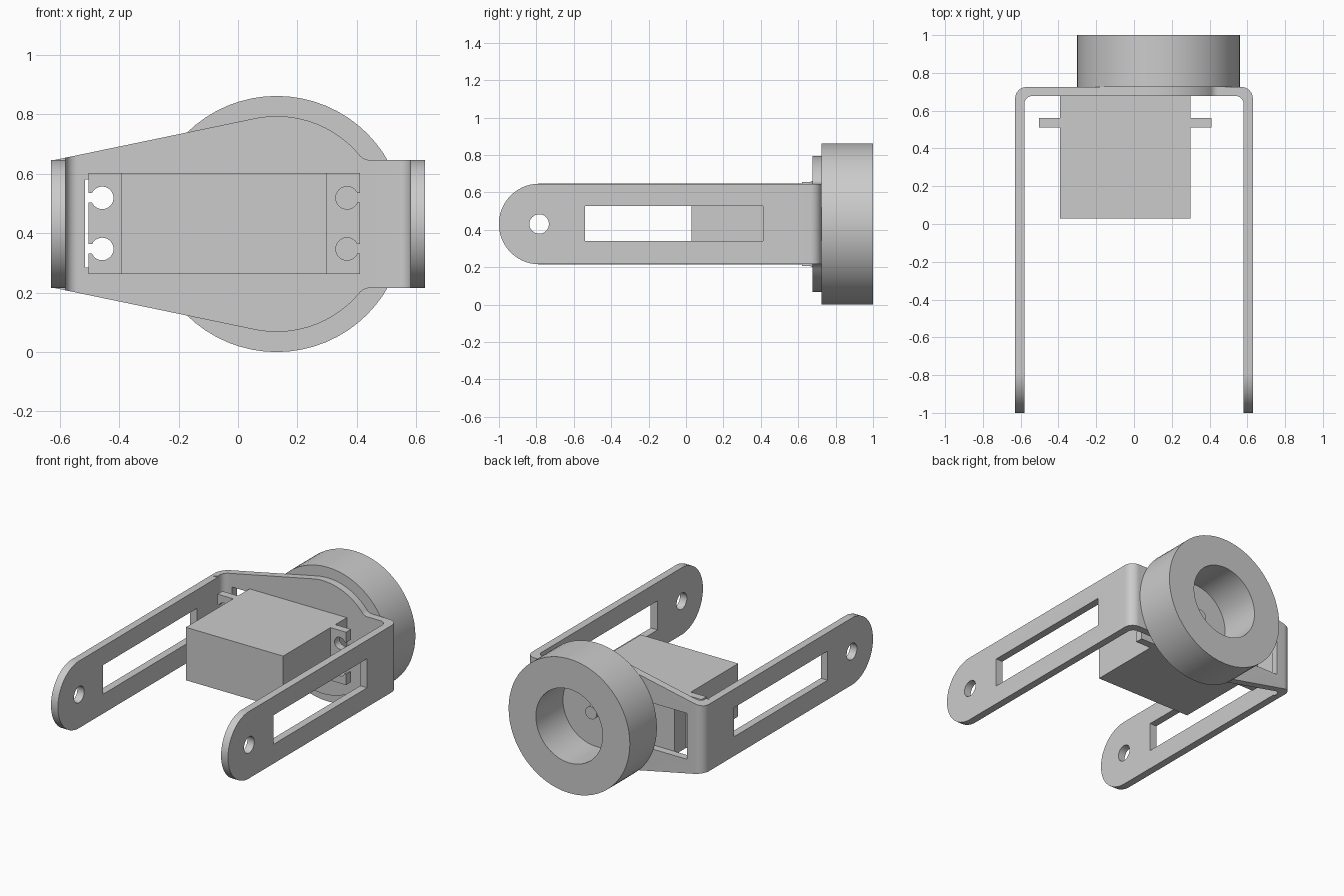
import bpy, bmesh
from math import cos, sin, radians, degrees, acos, atan2, hypot

cube = bpy.data.objects.get("Cube")
if cube:
    bpy.data.objects.remove(cube)

grey = bpy.data.materials.new("plain grey")
grey.use_nodes = True
grey.diffuse_color = (0.6, 0.6, 0.6, 1)
grey.node_tree.nodes["Principled BSDF"].inputs["Base Color"].default_value = (0.6, 0.6, 0.6, 1)

MID = 0.431          # height of the centre line
AXLE_X = 0.13        # wheel axis
PLATE_FRONT, PLATE_BACK = 0.677, 0.725


def arc(cx, cy, r, a0, a1, n=16):
    angles = [radians(a0 + (a1 - a0) * i / n) for i in range(n + 1)]
    return [(cx + r * cos(a), cy + r * sin(a)) for a in angles]


def circle(cx, cy, r, n=48):
    return arc(cx, cy, r, 0, 360, n)[:-1]


def rect(a0, a1, b0, b1):
    return [(a0, b0), (a1, b0), (a1, b1), (a0, b1)]


def prism(name, outline, axis, lo, hi):
    """Extrude a flat outline along the given axis."""
    place = {"X": lambda a, b, t: (t, a, b),
             "Y": lambda a, b, t: (a, t, b),
             "Z": lambda a, b, t: (a, b, t)}[axis]
    bm = bmesh.new()
    low = bm.faces.new([bm.verts.new(place(a, b, lo)) for a, b in outline])
    moved = bmesh.ops.extrude_face_region(bm, geom=[low])["geom"]
    bmesh.ops.translate(bm, vec=place(0, 0, hi - lo),
                        verts=[v for v in moved if isinstance(v, bmesh.types.BMVert)])
    bmesh.ops.recalc_face_normals(bm, faces=bm.faces)
    mesh = bpy.data.meshes.new(name)
    bm.to_mesh(mesh)
    bm.free()
    mesh.materials.append(grey)
    obj = bpy.data.objects.new(name, mesh)
    bpy.context.collection.objects.link(obj)
    return obj


def select(obj):
    bpy.ops.object.select_all(action="DESELECT")
    obj.select_set(True)
    bpy.context.view_layer.objects.active = obj


def combine(obj, tool, operation="DIFFERENCE"):
    mod = obj.modifiers.new("shape", "BOOLEAN")
    mod.operation, mod.object, mod.solver = operation, tool, "EXACT"
    select(obj)
    bpy.ops.object.modifier_apply(modifier=mod.name)
    bpy.data.objects.remove(tool)


def finish(obj):
    select(obj)
    bpy.ops.object.shade_smooth_by_angle(angle=radians(30))


# Bracket: bent strip seen from above
half_outer = [(0.629, -1.1)] + arc(0.569, PLATE_BACK - 0.06, 0.06, 0, 90, 10)
half_inner = [(0.58, -1.1)] + arc(0.54, PLATE_FRONT - 0.04, 0.04, 0, 90, 10)
flip = lambda pts: [(-a, b) for a, b in reversed(pts)]
strip = half_outer + flip(half_outer) + list(reversed(flip(half_inner))) + list(reversed(half_inner))
bracket = prism("bracket", strip, "Z", -0.2, 1.1)

# Bracket: back plate outline, upper half mirrored about the centre line
HALF, DISC, FILLET, START = 0.215, 0.363, 0.05, -0.62
tangent = degrees(atan2(HALF, START - AXLE_X) - acos(DISC / hypot(HALF, START - AXLE_X)))
rise = HALF + FILLET
run = (((DISC + FILLET) ** 2) - rise ** 2) ** 0.5
meet = degrees(atan2(rise, run))
upper = [(-0.8, HALF), (START, HALF)]
upper += arc(AXLE_X, 0, DISC, tangent, meet, 24)
upper += arc(AXLE_X + run, rise, FILLET, 180 + meet, 270, 8)[1:] + [(0.8, HALF)]
outline = upper + [(a, -b) for a, b in reversed(upper)]
outline = [(a, b + MID) for a, b in outline]
combine(bracket, prism("plate_cutter", outline, "Y", -1.3, 1.3), "INTERSECT")

# Bracket: rounded arm tips, leaving the back plate free
side = arc(-0.785, MID, HALF + 0.0005, 90, 270, 28)
side += [(0.62, MID - HALF - 0.0005), (0.62, -0.4), (0.9, -0.4),
         (0.9, 1.3), (0.62, 1.3), (0.62, MID + HALF + 0.0005)]
combine(bracket, prism("tip_cutter", side, "X", -0.9, 0.9), "INTERSECT")

# Bracket: arm holes, arm slots and the plate window
combine(bracket, prism("hole_cutter", circle(-0.785, MID, 0.052, 32), "X", -0.9, 0.9))
combine(bracket, prism("slot_cutter", rect(-0.54, 0.413, 0.34, 0.527), "X", -0.9, 0.9))
combine(bracket, prism("window_cutter", rect(-0.515, -0.2, 0.285, 0.58), "Y", 0.6, 0.9))
finish(bracket)

# Motor body
prism("motor_body", rect(-0.392, 0.3, 0.262, 0.602), "Y", 0.03, PLATE_FRONT)

# Motor mounting ears with open-sided screw holes
for name, inner, outer, hole in (("right_ear", -0.392, -0.503, -0.457),
                                 ("left_ear", 0.3, 0.411, 0.367)):
    ear = prism(name, rect(min(inner, outer), max(inner, outer), 0.262, 0.602), "Y", 0.51, 0.56)
    edge = outer + (0.1 if outer > 0 else -0.1)
    for z in (0.347, 0.519):
        combine(ear, prism("screw_cutter", circle(hole, z, 0.038, 32), "Y", 0.4, 0.7))
        combine(ear, prism("neck_cutter",
                           rect(min(hole, edge), max(hole, edge), z - 0.016, z + 0.016), "Y", 0.41, 0.69))
    finish(ear)

# Motor shaft
finish(prism("motor_shaft", circle(AXLE_X, MID, 0.04, 32), "Y", PLATE_BACK - 0.02, PLATE_BACK + 0.055))

# Wheel ring
wheel = prism("wheel", circle(AXLE_X, MID, 0.431, 64), "Y", PLATE_BACK, 1.0)
combine(wheel, prism("bore_cutter", circle(AXLE_X, MID, 0.237, 64), "Y", 0.5, 1.2))
finish(wheel)
